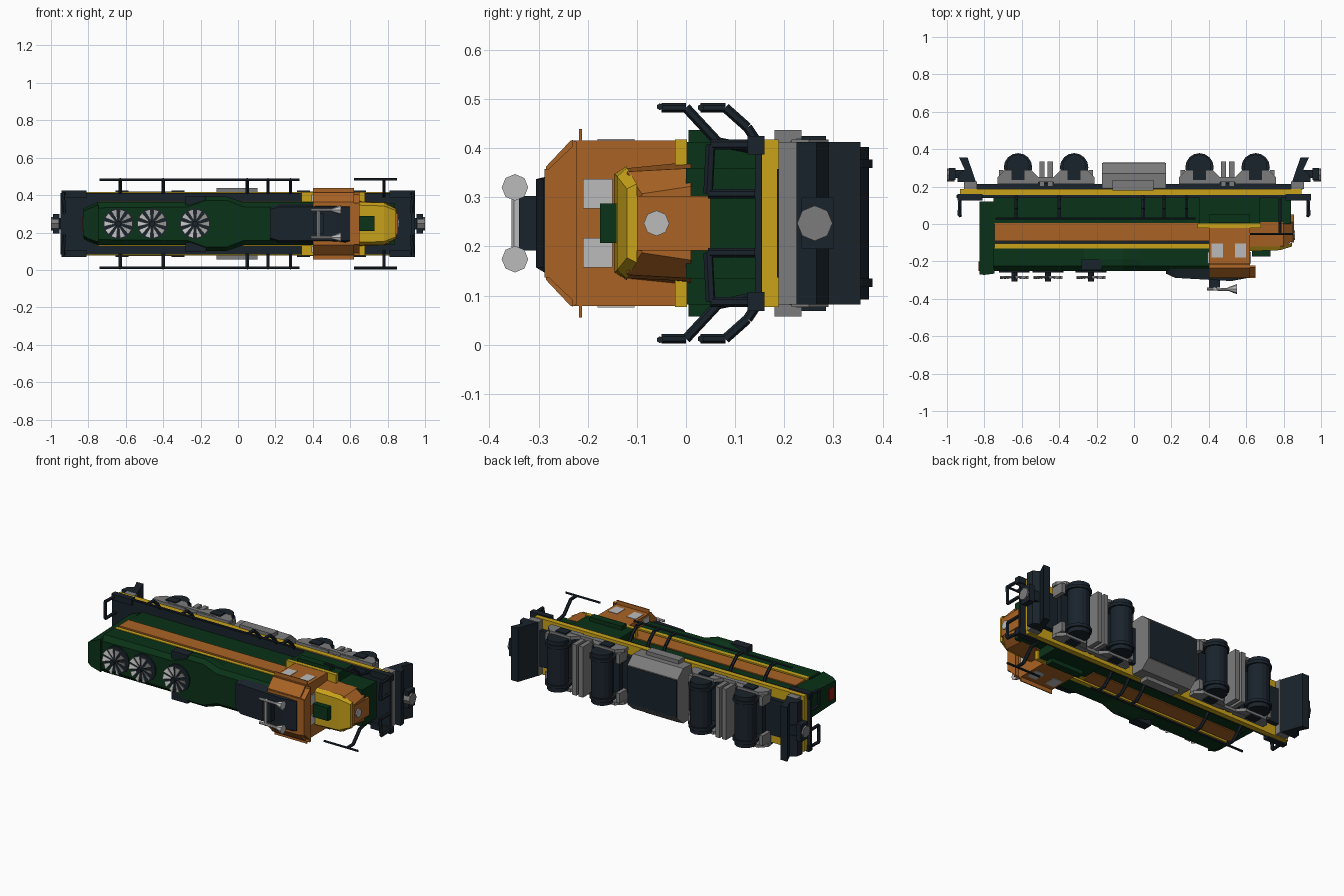
import bpy, bmesh, math
from mathutils import Vector, Matrix

C = 0.247  # height of the centre line; the engine lies on its side, its roof faces -y


def material(name, rgb):
    m = bpy.data.materials.new(name)
    m.diffuse_color = (*rgb, 1)
    return m


GREEN = material("green", (0.003, 0.032, 0.009))
ORANGE = material("orange", (0.40, 0.125, 0.018))
YELLOW = material("yellow", (0.58, 0.36, 0.010))
DARK = material("dark", (0.010, 0.017, 0.025))
RED = material("red", (0.3, 0.01, 0.01))
GREY = material("grey", (0.2, 0.2, 0.2))
LIGHT = material("light_grey", (0.5, 0.5, 0.5))


def finish(name, bm, mat):
    bmesh.ops.recalc_face_normals(bm, faces=bm.faces)
    me = bpy.data.meshes.new(name)
    bm.to_mesh(me)
    bm.free()
    me.materials.append(mat)
    ob = bpy.data.objects.new(name, me)
    bpy.context.collection.objects.link(ob)
    return ob


def rings(name, loops, mat):
    bm = bmesh.new()
    vs = [[bm.verts.new(p) for p in loop] for loop in loops]
    n = len(vs[0])
    for a, b in zip(vs, vs[1:]):
        for i in range(n):
            bm.faces.new((a[i], a[(i + 1) % n], b[(i + 1) % n], b[i]))
    bm.faces.new(vs[0])
    bm.faces.new(vs[-1])
    return finish(name, bm, mat)


def loft(name, sections, mat):
    """sections: (x, half profile of (y, w)), mirrored about the centre line"""
    return rings(name, [[(x, y, C + w) for y, w in p] + [(x, y, C - w) for y, w in reversed(p)]
                        for x, p in sections], mat)


def slab(name, x0, x1, y0, y1, half, mat):
    return loft(name, [(x, [(y0, half), (y1, half)]) for x in (x0, x1)], mat)


def plate(name, outline, w0, w1, mat):
    return rings(name, [[(x, y, C + w) for x, y in outline] for w in (w0, w1)], mat)


def rect(x0, x1, y0, y1):
    return [(x0, y0), (x1, y0), (x1, y1), (x0, y1)]


def cyl(name, p0, p1, r, mat, n=8, r2=None):
    a, b = Vector(p0), Vector(p1)
    bm = bmesh.new()
    m = Matrix.Translation((a + b) / 2) @ (b - a).to_track_quat('Z', 'Y').to_matrix().to_4x4()
    bmesh.ops.create_cone(bm, cap_ends=True, segments=n, radius1=r,
                          radius2=r if r2 is None else r2, depth=(b - a).length, matrix=m)
    return finish(name, bm, mat)


def tube(name, pts, r, mat=DARK):
    for a, b in zip(pts, pts[1:]):
        cyl(name, a, b, r, mat, 6)


# frame and walkway
slab("walkway", -0.95, 0.93, 0.14, 0.155, 0.165, DARK)
slab("sill", -0.93, 0.895, 0.155, 0.188, 0.17, YELLOW)
slab("underframe", -0.90, 0.90, 0.185, 0.215, 0.11, DARK)

# long hood with colour bands
slab("hood_base", -0.75, 0.84, 0.0, 0.14, 0.112, GREEN)
slab("hood_orange_band", -0.745, 0.62, -0.09, 0.005, 0.118, ORANGE)
slab("hood_recess", -0.745, 0.62, -0.105, -0.085, 0.105, DARK)
slab("hood_yellow_band", -0.745, 0.42, -0.13, -0.105, 0.118, YELLOW)


def hood(h, s):
    return [(-0.125, 0.115), (-0.19, h), (-0.225, h), (-0.25, s)]


loft("hood_top", [(-0.75, hood(0.115, 0.085)), (-0.27, hood(0.115, 0.09)),
                  (-0.17, hood(0.145, 0.125)), (-0.06, hood(0.145, 0.125)),
                  (0.03, hood(0.115, 0.09)), (0.42, hood(0.115, 0.09))], GREEN)
loft("rear_end", [(-0.825, [(0.12, 0.08), (-0.27, 0.065)]),
                  (-0.80, [(0.12, 0.095), (-0.272, 0.08)]),
                  (-0.745, [(0.12, 0.115), (-0.265, 0.1)])], GREEN)
slab("rear_lamp", -0.832, -0.82, -0.25, -0.20, 0.035, RED)
loft("roof_cap", [(0.17, [(-0.24, 0.09), (-0.265, 0.075)]), (0.22, [(-0.24, 0.105), (-0.288, 0.09)]),
                  (0.52, [(-0.24, 0.105), (-0.305, 0.09)]), (0.60, [(-0.28, 0.105), (-0.29, 0.09)])], DARK)
for s in (1, -1):
    plate("side_grille", rect(-0.28, -0.17, -0.19, -0.245), s * 0.10, s * 0.148, DARK)

# roof fans
for fx in (-0.64, -0.46, -0.23):
    cyl("fan_housing", (fx, -0.245, C), (fx, -0.258, C), 0.082, DARK, 16)
    cyl("fan_hub", (fx, -0.25, C), (fx, -0.308, C), 0.016, DARK, 8)
    bm = bmesh.new()
    for i in range(10):
        a = i * math.tau / 10
        q = [(0.012, a), (0.078, a - 0.2), (0.078, a + 0.2)]
        lo = [bm.verts.new((fx + r * math.cos(t), -0.278 - 0.012 * (t > a), C + r * math.sin(t))) for r, t in q]
        hi = [bm.verts.new(v.co + Vector((0, -0.005, 0))) for v in lo]
        bm.faces.new(lo)
        bm.faces.new(hi)
        for k in range(3):
            bm.faces.new((lo[k], lo[(k + 1) % 3], hi[(k + 1) % 3], hi[k]))
    finish("fan_blades", bm, LIGHT)

# cab
slab("cab_base", 0.35, 0.67, 0.0, 0.14, 0.165, GREEN)
slab("cab_floor", 0.34, 0.68, -0.022, 0.002, 0.17, YELLOW)
slab("cab_step_box", 0.40, 0.62, 0.005, 0.05, 0.19, GREEN)
loft("cab", [(x, [(-0.02, 0.168), (-0.235, 0.168), (-0.285, 0.115)]) for x in (0.40, 0.62)], ORANGE)
loft("cab_roof_visor", [(x, [(-0.232, 0.17), (-0.222, 0.165), (-0.28, 0.11), (-0.288, 0.11)])
                        for x in (0.40, 0.65)], ORANGE)
for s in (1, -1):
    plate("window_awning", rect(0.40, 0.62, -0.212, -0.218), s * 0.16, s * 0.192, ORANGE)
    for x0, x1 in ((0.415, 0.475), (0.54, 0.60)):
        plate("side_window", rect(x0, x1, -0.105, -0.18), s * 0.16, s * 0.171, LIGHT)
    plate("windshield", rect(0.61, 0.626, -0.15, -0.21), s * 0.03, s * 0.09, LIGHT)
    plate("rear_window", rect(0.394, 0.41, -0.15, -0.21), s * 0.12, s * 0.155, LIGHT)

# nose
loft("nose", [(0.62, [(0.01, 0.125), (-0.12, 0.112)]), (0.70, [(0.01, 0.118), (-0.12, 0.112)]),
              (0.80, [(0.01, 0.112), (-0.12, 0.105)]), (0.85, [(0.01, 0.075), (-0.09, 0.06)])], ORANGE)
loft("nose_top", [(0.62, [(-0.12, 0.116), (-0.145, 0.1)]), (0.78, [(-0.12, 0.113), (-0.14, 0.095)]),
                  (0.845, [(-0.10, 0.08), (-0.12, 0.07)])], YELLOW)
slab("nose_hatch", 0.63, 0.73, -0.175, -0.14, 0.04, GREEN)
slab("nose_door", 0.84, 0.855, -0.1, 0.05, 0.055, ORANGE)
cyl("headlight", (0.85, -0.06, C), (0.862, -0.06, C), 0.026, LIGHT)

# horns
slab("horn_mount", 0.40, 0.46, -0.34, -0.29, 0.055, DARK)
for s in (1, -1):
    z = C + s * 0.073
    cyl("horn_pipe", (0.39, -0.348, z), (0.52, -0.35, z), 0.008, LIGHT)
    cyl("horn_bell", (0.50, -0.348, z), (0.55, -0.348, z), 0.008, LIGHT, 8, 0.027)
tube("horn_crossbar", [(0.43, -0.345, C - 0.08), (0.43, -0.345, C + 0.08)], 0.01, LIGHT)

# pilots, couplers, steps and end handrails
for d in (1, -1):
    plate("pilot", [(d * 0.845, 0.225), (d * 0.945, 0.225), (d * 0.94, 0.265), (d * 0.905, 0.29),
                    (d * 0.935, 0.355), (d * 0.89, 0.355), (d * 0.86, 0.27)], -0.165, 0.165, DARK)
    slab("pilot_beam", d * 0.84, d * 0.91, 0.188, 0.226, 0.165, GREY)
    slab("coupler_shank", d * 0.89, d * 0.975, 0.245, 0.29, 0.03, DARK)
    slab("coupler_head", d * 0.955, d * 0.99, 0.235, 0.30, 0.052, DARK)
    cyl("coupler_face", (d * 0.96, 0.262, C), (d * 1.0, 0.262, C), 0.036, GREY)
    for s in (1, -1):
        tube("end_handrail", [(d * 0.93, 0.14, C + s * 0.16), (d * 0.935, 0.05, C + s * 0.16),
                              (d * 0.93, 0.045, C + s * 0.06), (d * 0.93, 0.14, C + s * 0.06)], 0.01)
        plate("step_plate", rect(d * 0.81, d * 0.945, 0.125, 0.16), s * 0.14, s * 0.178, DARK)

# side handrails
for s in (1, -1):
    for x in (-0.63, -0.40, 0.05, 0.16, 0.28):
        tube("rail_post", [(x, 0.145, C + s * 0.165), (x, 0.125, C + s * 0.195),
                           (x, 0.08, C + s * 0.235), (x, 0.03, C + s * 0.235)], 0.01)
    tube("long_rail", [(-0.74, 0.03, C + s * 0.235), (0.33, 0.03, C + s * 0.235)], 0.007)
    tube("nose_rail_post", [(0.78, 0.14, C + s * 0.15), (0.78, 0.065, C + s * 0.165),
                            (0.78, 0.0, C + s * 0.235), (0.78, -0.05, C + s * 0.235)], 0.01)
    tube("nose_rail", [(0.62, -0.053, C + s * 0.237), (0.85, -0.053, C + s * 0.237)], 0.007)

# fuel tank
loft("fuel_tank", [(x, [(0.19, 0.165), (0.27, 0.168), (0.325, 0.12)]) for x in (-0.17, 0.17)], GREY)
slab("tank_floor", -0.165, 0.165, 0.32, 0.328, 0.115, DARK)
for s in (1, -1):
    plate("tank_step", rect(-0.115, 0.105, 0.18, 0.235), s * 0.16, s * 0.19, GREY)

# trucks
for t in (-0.47, 0.50):
    for k in (-0.022, 0.022):
        slab("truck_bolster", t + k - 0.014, t + k + 0.014, 0.2, 0.335, 0.155, GREY)
    slab("truck_frame", t - 0.22, t + 0.22, 0.215, 0.245, 0.13, DARK)
    for x in (t - 0.15, t + 0.15):
        cyl("wheel_drum", (x, 0.31, C - 0.155), (x, 0.31, C + 0.155), 0.062, DARK, 16)
        for s in (1, -1):
            cyl("wheel_flange", (x, 0.303, C + s * 0.112), (x, 0.303, C + s * 0.13), 0.076, DARK, 16)
            plate("axle_guard", [(x - 0.11, 0.215), (x + 0.11, 0.215), (x + 0.11, 0.25), (x + 0.07, 0.29),
                                 (x - 0.07, 0.29), (x - 0.11, 0.25)], s * 0.15, s * 0.17, GREY)
            plate("axle_cap", rect(x - 0.035, x + 0.035, 0.235, 0.285), s * 0.165, s * 0.178, DARK)
    for s in (1, -1):
        plate("side_beam", rect(t - 0.16, t + 0.16, 0.225, 0.25), s * 0.15, s * 0.172, GREY)
        for k in (-0.24, 0.24):
            plate("brake_hanger", rect(t + k - 0.012, t + k + 0.012, 0.21, 0.29), s * 0.09, s * 0.15, GREY)
